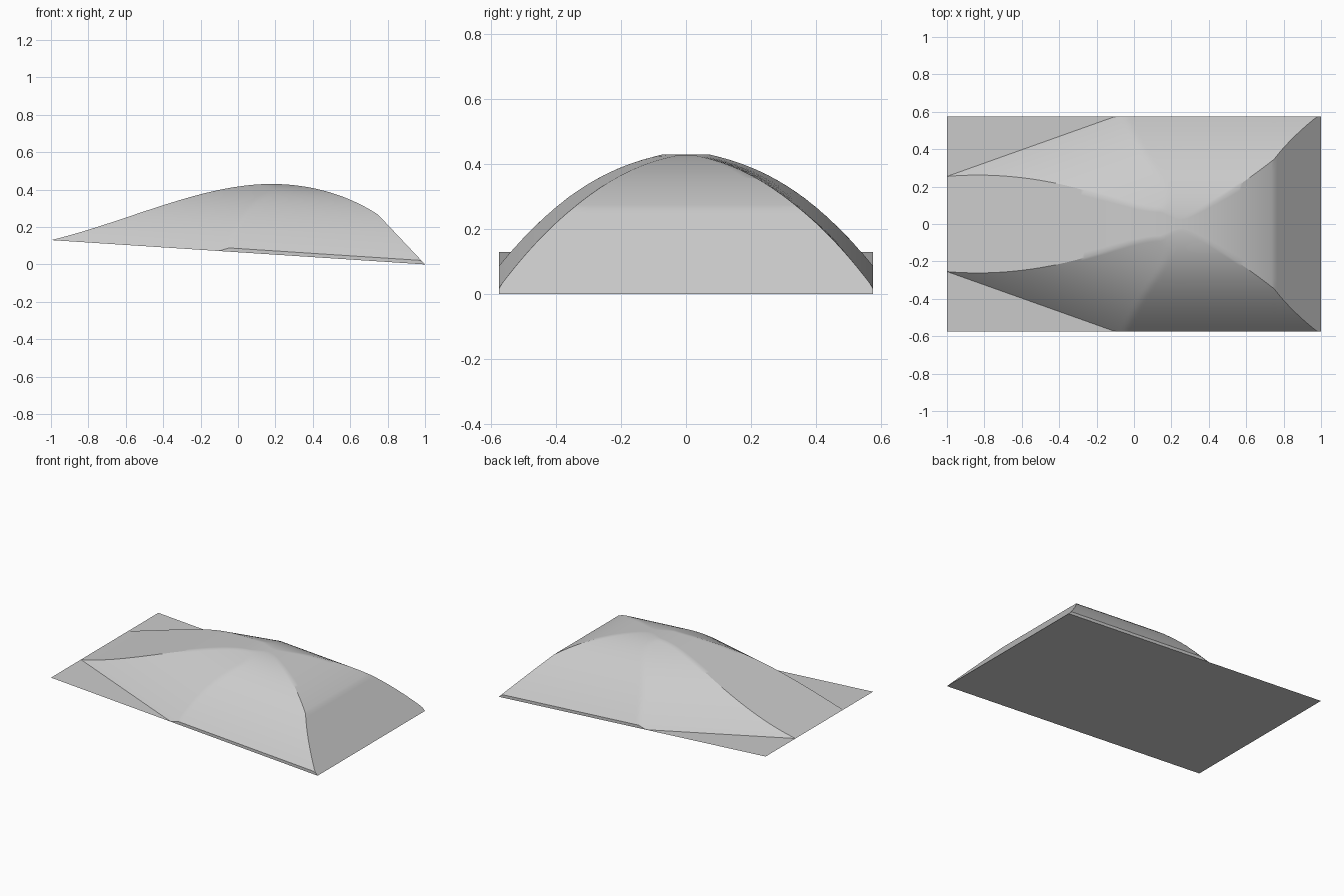
import bpy, math
from mathutils import Vector
from mathutils.geometry import interpolate_bezier

old = bpy.data.objects.get("Cube")
if old:
    bpy.data.objects.remove(old)

HALF_W = 0.575
SLANT = math.radians(19.6)
KNEE_X = -0.1

grey = bpy.data.materials.new("light_grey")
grey.use_nodes = True
grey.diffuse_color = (0.6, 0.6, 0.6, 1)
grey.node_tree.nodes["Principled BSDF"].inputs["Base Color"].default_value = (0.6, 0.6, 0.6, 1)


def make_object(name, verts, faces):
    mesh = bpy.data.meshes.new(name)
    mesh.from_pydata(verts, [], faces)
    mesh.materials.append(grey)
    obj = bpy.data.objects.new(name, mesh)
    bpy.context.collection.objects.link(obj)
    return obj


def base_z(x):
    return 0.065 * (1 - x)


def ground_edge(x):
    return min(HALF_W, HALF_W + (x - KNEE_X) * math.tan(SLANT))


def flank_z(x, y):
    # straight flank meets the slanted flank at the knee
    straight = 0.02 + 0.36 * (1 - (y / HALF_W) ** 2)
    dist = (HALF_W + (x - KNEE_X) * math.tan(SLANT) - y) * math.cos(SLANT)
    t = max(0, 1 - dist / HALF_W)
    slanted = 0.34 * (1 - t * t) + 0.04 * (1 - t) ** 4
    return base_z(x) + max(0, min(straight, slanted))


def crest_y(x, top):
    low, high = 0.0, ground_edge(x)
    for _ in range(40):
        mid = (low + high) / 2
        if flank_z(x, mid) > top:
            low = mid
        else:
            high = mid
    return low


# Ridge profile along the length
def bezier(points, count):
    return interpolate_bezier(*[Vector((x, 0, z)) for x, z in points], count)


ridge = bezier([(-1, 0.13), (-0.6, 0.225), (-0.2, 0.43), (0.18, 0.43)], 61)
ridge += bezier([(0.18, 0.43), (0.4, 0.43), (0.6, 0.365), (0.75, 0.265)], 31)[1:]
ridge += [Vector((0.75 + 0.25 * i / 16, 0, 0.265 * (1 - i / 16))) for i in range(1, 17)]

# Domed shell lofted from cross sections
CENTRE, FLANK = 6, 28
verts, faces = [], []
for p in ridge:
    x, top = p.x, p.z
    crest, edge = crest_y(x, top), ground_edge(x)
    half = [(crest * i / CENTRE, top) for i in range(CENTRE + 1)]
    for i in range(1, FLANK + 1):
        y = crest + (edge - crest) * i / FLANK
        half.append((y, min(top, flank_z(x, y))))
    half.append((edge, base_z(x)))
    row = [(-y, z) for y, z in reversed(half[1:])] + half
    verts += [(x, y, z) for y, z in row]
n = len(verts) // len(ridge)
for r in range(len(ridge) - 1):
    for c in range(n - 1):
        a = r * n + c
        faces.append((a, a + n, a + n + 1, a + 1))
shell = make_object("domed_shell", verts, faces)
bpy.ops.object.select_all(action='DESELECT')
shell.select_set(True)
bpy.context.view_layer.objects.active = shell
bpy.ops.object.shade_smooth_by_angle(angle=math.radians(30))

# Sloping flat base
corners = [(-1, -HALF_W), (-1, HALF_W), (1, HALF_W), (1, -HALF_W)]
make_object("base_plate", [(x, y, base_z(x)) for x, y in corners], [(0, 1, 2, 3)])
